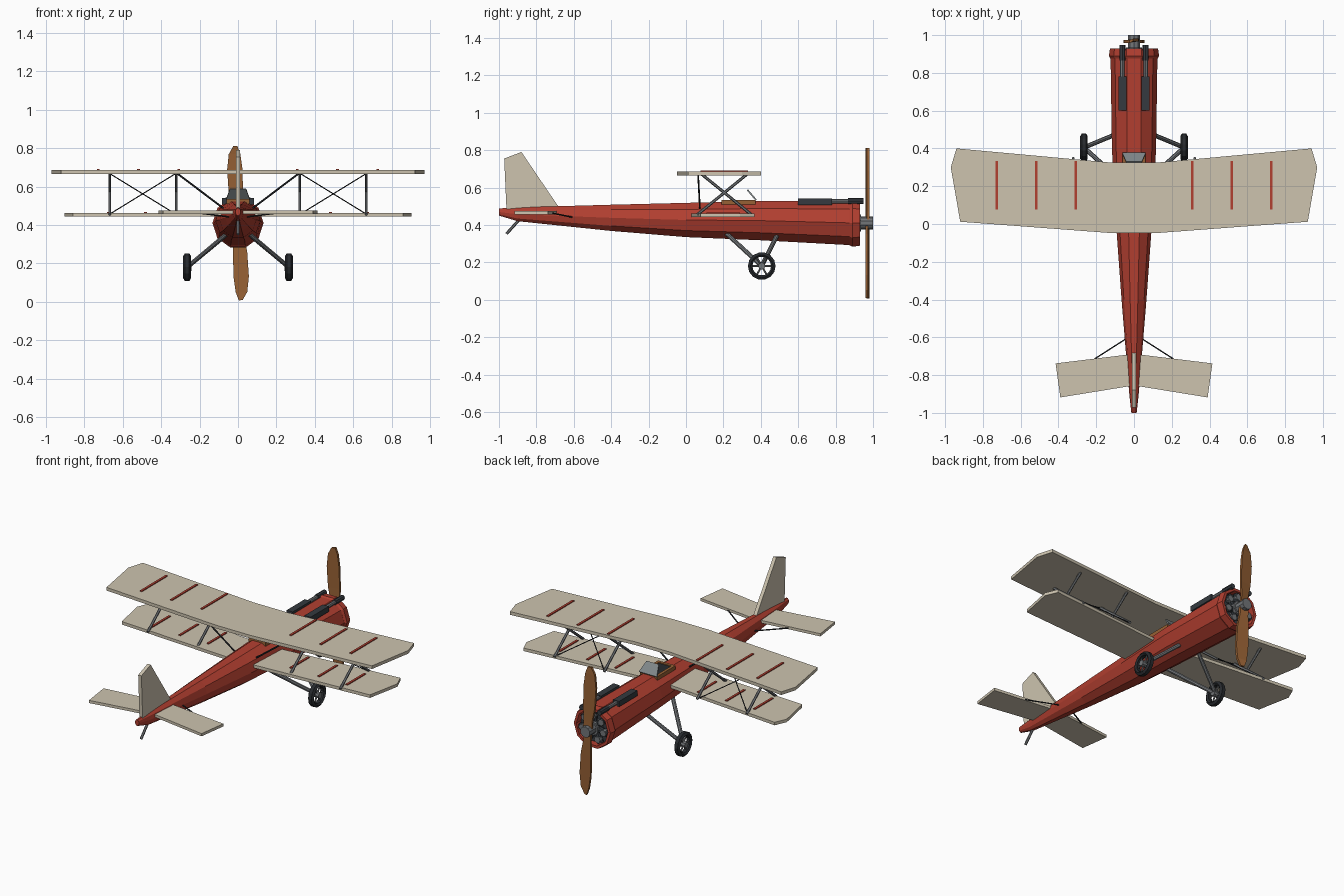
import bpy, bmesh, math
from mathutils import Vector, Matrix

cube = bpy.data.objects.get("Cube")
if cube:
    bpy.data.objects.remove(cube, do_unlink=True)


def material(name, r, g, b):
    m = bpy.data.materials.new(name)
    m.use_nodes = True
    m.diffuse_color = (r, g, b, 1)
    m.node_tree.nodes["Principled BSDF"].inputs["Base Color"].default_value = (r, g, b, 1)
    return m


RED = material("red paint", 0.45, 0.05, 0.03)
CREAM = material("cream fabric", 0.61, 0.55, 0.43)
GREY = material("grey metal", 0.17, 0.18, 0.19)
DARK = material("dark metal", 0.035, 0.042, 0.05)
RUBBER = material("black rubber", 0.02, 0.023, 0.027)
WOOD = material("brown wood", 0.31, 0.12, 0.035)
GLASS = material("windscreen grey", 0.22, 0.25, 0.26)


def finish(name, bm, mat):
    bmesh.ops.recalc_face_normals(bm, faces=bm.faces)
    me = bpy.data.meshes.new(name)
    bm.to_mesh(me)
    bm.free()
    me.materials.append(mat)
    ob = bpy.data.objects.new(name, me)
    bpy.context.collection.objects.link(ob)
    return ob


def loft(name, rings, mat, caps=True, closed=False):
    """Skin a list of equally long point rings."""
    bm = bmesh.new()
    loops = [[bm.verts.new(p) for p in ring] for ring in rings]
    pairs = list(zip(loops, loops[1:]))
    if closed:
        pairs.append((loops[-1], loops[0]))
    n = len(loops[0])
    for a, b in pairs:
        for i in range(n):
            j = (i + 1) % n
            bm.faces.new((a[i], a[j], b[j], b[i]))
    if caps and not closed:
        bm.faces.new(loops[0])
        bm.faces.new(loops[-1])
    return finish(name, bm, mat)


def circle_y(y, z, rx, rz, n, x=0.0, turn=0.0):
    angles = [math.tau * i / n + turn for i in range(n)]
    return [(x + rx * math.sin(a), y, z + rz * math.cos(a)) for a in angles]


def slab(name, outline, z0, z1, mat):
    return loft(name, [[(x, y, z) for x, y in outline] for z in (z0, z1)], mat)


def symmetric(half):
    return half + [(-x, y) for x, y in reversed(half)]


def box(name, centre, size, mat, rot=None):
    bm = bmesh.new()
    m = Matrix.Translation(centre) @ (rot or Matrix()) @ Matrix.Diagonal((*size, 1))
    bmesh.ops.create_cube(bm, size=1, matrix=m)
    return finish(name, bm, mat)


def rod(name, a, b, r, mat, n=6):
    a, b = Vector(a), Vector(b)
    d = b - a
    bm = bmesh.new()
    m = Matrix.Translation((a + b) / 2) @ d.to_track_quat("Z", "Y").to_matrix().to_4x4()
    bmesh.ops.create_cone(bm, cap_ends=True, segments=n, radius1=r, radius2=r,
                          depth=d.length, matrix=m)
    return finish(name, bm, mat)


# Fuselage: ten-sided tapering body (y, half width, bottom, top)
HALF = math.pi / 10
stations = [(-1.0, 0.014, 0.45, 0.488), (-0.9, 0.025, 0.42, 0.494),
            (-0.4, 0.066, 0.368, 0.508), (0.0, 0.095, 0.335, 0.518),
            (0.4, 0.117, 0.318, 0.528), (0.88, 0.124, 0.292, 0.53)]
loft("fuselage", [circle_y(y, (lo + hi) / 2, w, (hi - lo) / 2 / math.cos(HALF), 10, turn=HALF)
                  for y, w, lo, hi in stations], RED)

# Open cowling with engine inside
CZ = 0.41
loft("cowling", [circle_y(y, CZ, r, r, 10, turn=HALF) for y, r in
                 ((0.875, 0.125), (0.89, 0.133), (0.93, 0.127), (0.93, 0.11), (0.875, 0.11))],
     RED, closed=True)
rod("engine_backplate", (0, 0.87, CZ), (0, 0.885, CZ), 0.11, DARK, 20)
for i in range(7):
    a = math.tau * i / 7
    d = Vector((math.sin(a), 0, math.cos(a)))
    c = Vector((0, 0.907, CZ))
    rod("engine_cylinder", c + d * 0.03, c + d * 0.1, 0.019, DARK, 10)
    rod("cylinder_cap", c + d * 0.075 - Vector((0, 0.01, 0)),
        c + d * 0.075 + Vector((0, 0.02, 0)), 0.02, GREY, 8)
rod("engine_case", (0, 0.88, CZ), (0, 0.935, CZ), 0.045, GREY, 10)
rod("propeller_hub", (0, 0.935, CZ), (0, 1.0, CZ), 0.034, GREY, 10)

# Propeller: two twisted blades, tilted slightly from upright
sections = [(0.0, 0.028, 0.0), (0.06, 0.026, 0.0), (0.15, 0.037, -0.004),
            (0.28, 0.04, -0.004), (0.36, 0.03, -0.002), (0.402, 0.01, 0.004)]
for side in (0, 1):
    rings = []
    for d, w, shift in sections:
        ring = []
        for sx, sy in ((-1, -1), (1, -1), (1, 1), (-1, 1)):
            p = Vector((sx * w + shift, sy * 0.007 + sx * 0.004, d))
            p = Matrix.Rotation(math.pi * side - 0.045, 3, "Y") @ p
            ring.append(p + Vector((0, 0.97, CZ)))
        rings.append(ring)
    loft("propeller_blade", rings, WOOD)

# Wings
slab("upper_wing", symmetric([(0.12, 0.325), (0.94, 0.40), (0.97, 0.30), (0.92, 0.012),
                              (0.12, -0.048)]), 0.665, 0.685, CREAM)
slab("lower_wing", symmetric([(0.1, 0.295), (0.87, 0.365), (0.902, 0.29), (0.86, 0.078),
                              (0.1, 0.03)]), 0.443, 0.462, CREAM)
for s in (-1, 1):
    for x in (0.308, 0.518, 0.727):
        box("upper_wing_stripe", (s * x, 0.205, 0.687), (0.014, 0.255, 0.007), RED)
        box("lower_wing_stripe", (s * x * 0.93, 0.2, 0.464), (0.014, 0.18, 0.007), RED)

# Tail surfaces
slab("tailplane", symmetric([(0.02, -0.69), (0.415, -0.738), (0.39, -0.918), (0.02, -0.858)]),
     0.457, 0.474, CREAM)
fin = [(-0.96, 0.485), (-0.972, 0.755), (-0.88, 0.79), (-0.68, 0.495)]
loft("tail_fin", [[(x, y, z) for y, z in fin] for x in (-0.011, 0.011)], CREAM)
rod("tail_skid", (0, -0.89, 0.43), (0, -0.96, 0.352), 0.008, GREY)

for s in (-1, 1):
    # Crossed wing struts and bracing wires
    for x in (s * 0.322, s * 0.667):
        rod("wing_strut", (x, 0.06, 0.455), (x, 0.325, 0.67), 0.008, GREY)
        rod("wing_strut", (x, 0.35, 0.455), (x, 0.085, 0.67), 0.008, GREY)
    rod("bracing_wire", (s * 0.325, 0.085, 0.667), (s * 0.667, 0.345, 0.457), 0.003, RUBBER)
    rod("bracing_wire", (s * 0.667, 0.085, 0.667), (s * 0.325, 0.345, 0.457), 0.003, RUBBER)
    rod("cabane_strut", (s * 0.315, 0.065, 0.667), (s * 0.06, 0.075, 0.475), 0.005, RUBBER)
    rod("tail_wire", (s * 0.21, -0.715, 0.463), (s * 0.03, -0.6, 0.44), 0.004, RUBBER)

    # Landing gear
    hub = Vector((s * 0.265, 0.405, 0.18))
    rod("front_gear_leg", hub, (s * 0.06, 0.49, 0.35), 0.012, GREY, 8)
    rod("rear_gear_leg", hub, (s * 0.05, 0.21, 0.36), 0.012, GREY, 8)
    profile = [(-0.012, 0.05), (-0.02, 0.06), (-0.011, 0.074), (0.011, 0.074),
               (0.02, 0.06), (0.012, 0.05)]
    rings = []
    for i in range(14):
        a = math.tau * i / 14
        rings.append([hub + Vector((dx, r * math.cos(a), r * math.sin(a))) for dx, r in profile])
    loft("tyre", rings, RUBBER, closed=True)
    rod("wheel_hub", hub - Vector((0.022, 0, 0)), hub + Vector((0.022, 0, 0)), 0.019, GREY, 8)
    for i in range(3):
        a = math.pi * i / 3
        d = Vector((0, math.cos(a), math.sin(a))) * 0.053
        rod("wheel_spoke", hub - d, hub + d, 0.005, GREY)

    # Nose guns
    box("gun_body", (s * 0.062, 0.69, 0.524), (0.042, 0.18, 0.034), DARK)
    rod("gun_barrel", (s * 0.062, 0.77, 0.527), (s * 0.062, 0.945, 0.527), 0.012, GREY, 8)
    rod("gun_muzzle", (s * 0.062, 0.865, 0.527), (s * 0.062, 0.948, 0.527), 0.016, DARK, 8)

# Cockpit: wooden rim, dark opening and tilted windscreen
for s in (-1, 1):
    box("cockpit_rim_side", (s * 0.052, 0.28, 0.522), (0.018, 0.18, 0.024), WOOD)
    box("cockpit_rim_end", (0, 0.28 + s * 0.082, 0.522), (0.12, 0.018, 0.024), WOOD)
box("cockpit_opening", (0, 0.28, 0.524), (0.09, 0.15, 0.009), RUBBER)
screen = [(-0.062, 0.372, 0.53), (0.062, 0.372, 0.53), (0.042, 0.325, 0.585), (-0.042, 0.325, 0.585)]
loft("windscreen", [[(x, y + t, z + t) for x, y, z in screen] for t in (0, 0.006)], GLASS)
